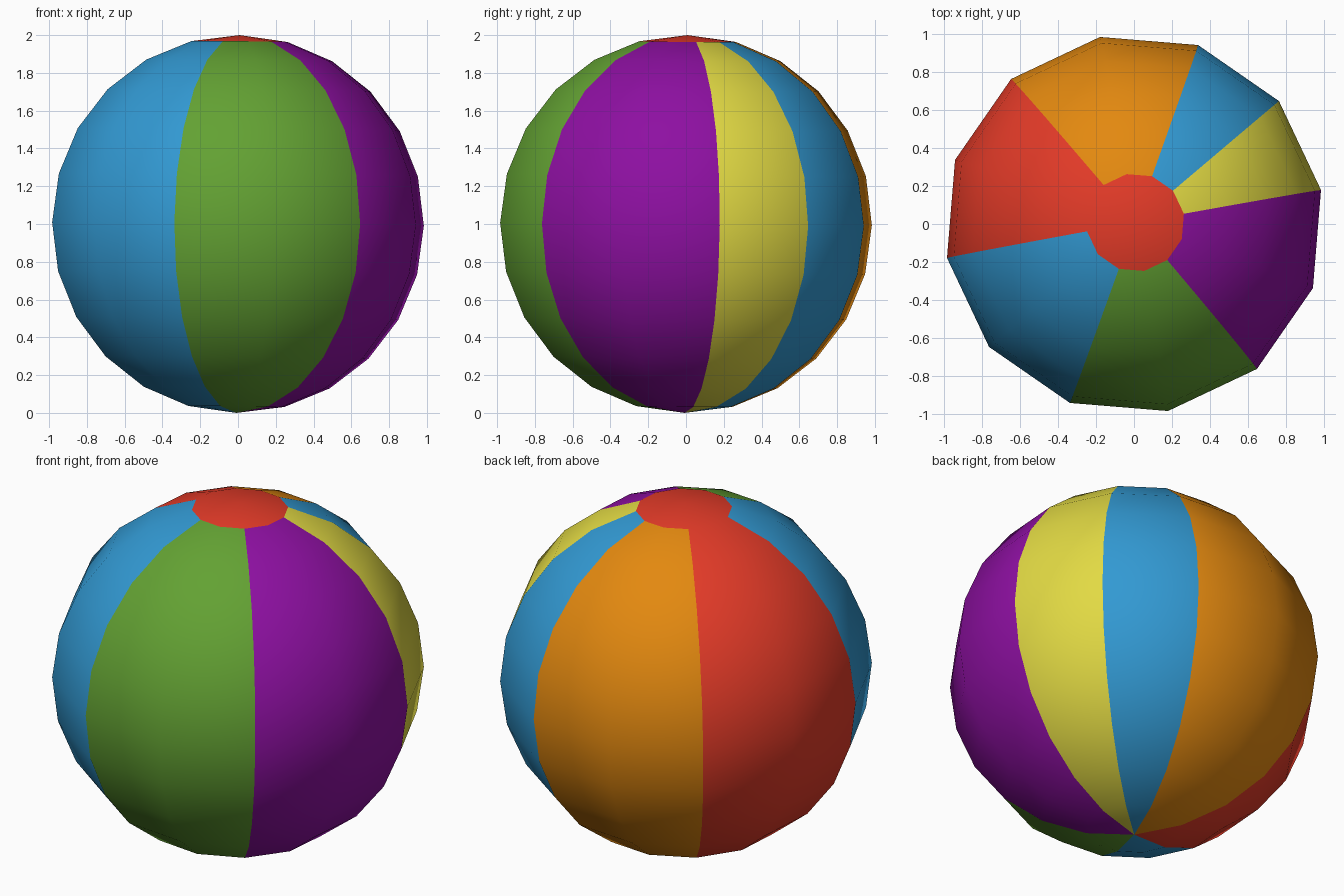
import bpy
import bmesh
from math import atan2, degrees, radians
from mathutils import Matrix

if "Cube" in bpy.data.objects:
    bpy.data.objects.remove(bpy.data.objects["Cube"], do_unlink=True)

SEGMENTS = 12
STEP = 360 / SEGMENTS
COLOURS = {
    "yellow": (0.76, 0.70, 0.057),
    "blue": (0.032, 0.32, 0.65),
    "orange": (0.77, 0.25, 0.005),
    "red": (0.77, 0.043, 0.021),
    "green": (0.125, 0.36, 0.033),
    "purple": (0.27, 0.005, 0.36),
}
# Panel colour of each segment, counted anticlockwise from above
PANELS = ["yellow", "blue"] + [c for c in ("orange", "red", "blue", "green", "purple") for _ in range(2)]


def make_material(name, rgb):
    mat = bpy.data.materials.new(name)
    mat.use_nodes = True
    mat.diffuse_color = (*rgb, 1)
    bsdf = next(n for n in mat.node_tree.nodes if n.type == "BSDF_PRINCIPLED")
    bsdf.inputs["Base Color"].default_value = (*rgb, 1)
    return mat


# Ball with coloured panels and a red cap on top
mesh = bpy.data.meshes.new("striped_ball")
names = list(COLOURS)
for name in names:
    mesh.materials.append(make_material(name, COLOURS[name]))

bm = bmesh.new()
bmesh.ops.create_uvsphere(bm, u_segments=SEGMENTS, v_segments=SEGMENTS, radius=1)
for face in bm.faces:
    centre = face.calc_center_median()
    segment = int(degrees(atan2(centre.y, centre.x)) % 360 // STEP)
    is_cap = centre.z > 0 and len(face.verts) == 3
    face.material_index = names.index("red" if is_cap else PANELS[segment])
    face.smooth = True

# Turn the seams, with a very slight lean
turn = Matrix.Rotation(radians(10.3), 4, "Z")
lean = Matrix.Rotation(-0.008, 4, "X") @ Matrix.Rotation(0.008, 4, "Y")
bm.transform(Matrix.Translation((0, 0, 1)) @ lean @ turn)
bm.to_mesh(mesh)
bm.free()

ball = bpy.data.objects.new("striped_ball", mesh)
bpy.context.collection.objects.link(ball)
